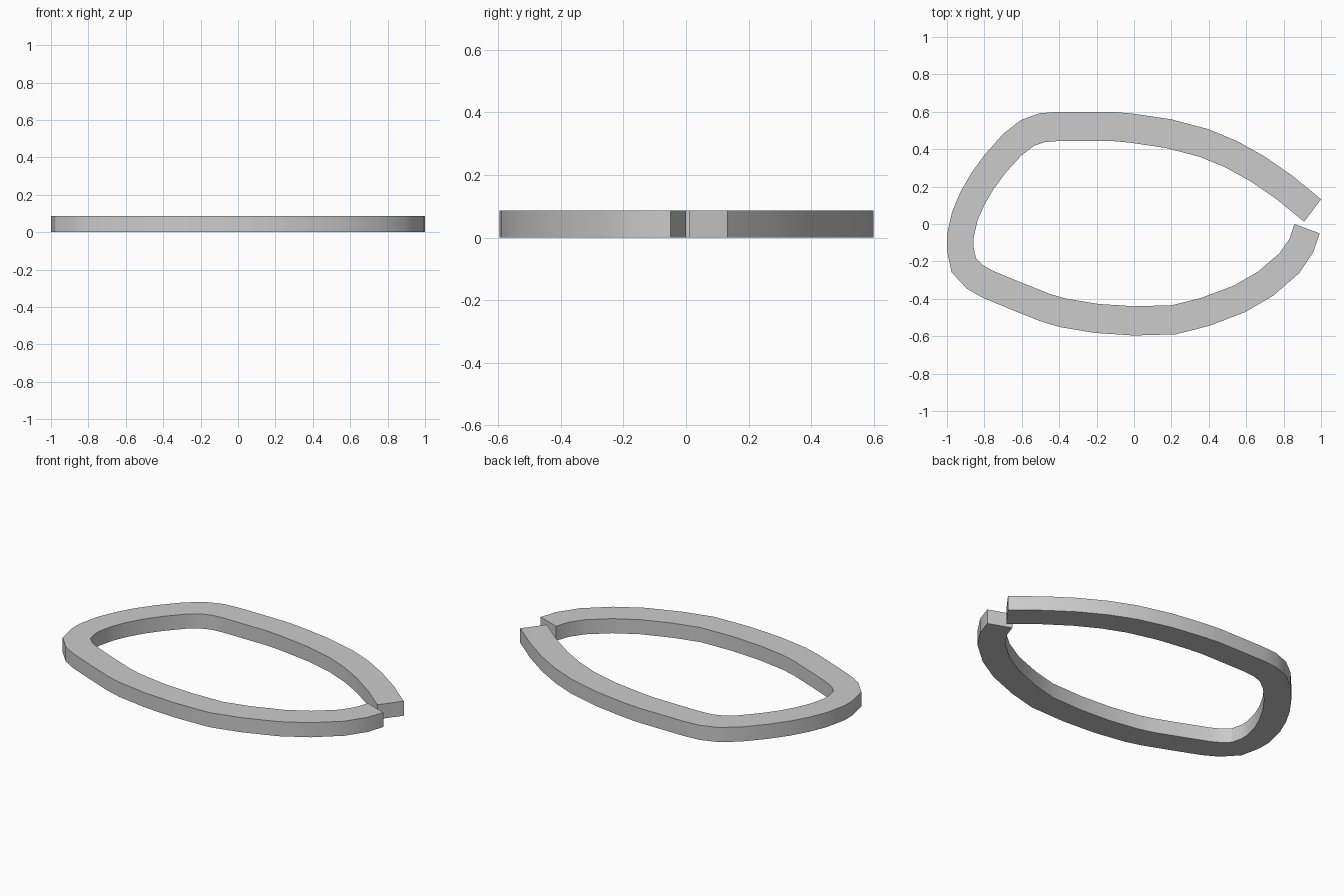
import bpy, bmesh, math
from mathutils import Vector

if "Cube" in bpy.data.objects:
    bpy.data.objects.remove(bpy.data.objects["Cube"])

HEIGHT = 0.087
HALF_X, HALF_Y = 0.071, 0.078   # half band width along x and y

# Centreline of the open loop, from the upper end round to the lower end
PATH = [Vector(p) for p in (
    (.955, .072), (.805, .195), (.66, .295), (.52, .373), (.375, .433),
    (.185, .483), (-.01, .512), (-.105, .521), (-.4, .522), (-.49, .515),
    (-.57, .487), (-.65, .425), (-.74, .325), (-.81, .23), (-.865, .135),
    (-.905, .04), (-.93, -.07), (-.93, -.13), (-.91, -.22), (-.85, -.283),
    (-.78, -.323), (-.63, -.385), (-.475, -.447), (-.38, -.475), (-.2, -.505),
    (0, -.518), (.215, -.512), (.38, -.47), (.565, -.4), (.705, -.318),
    (.83, -.21), (.895, -.115), (.925, -.025))]


def normal_at(i):
    """Mitred outward normal of the path at point i."""
    sides = []
    for a, b in ((i - 1, i), (i, i + 1)):
        if a >= 0 and b < len(PATH):
            d = (PATH[b] - PATH[a]).normalized()
            sides.append(Vector((d.y, -d.x)))
    n = sum(sides, Vector((0, 0))).normalized()
    return n / n.dot(sides[0])


# Rectangular section at every path point, joined into a closed solid
bm = bmesh.new()
sections = []
for i, p in enumerate(PATH):
    n = normal_at(i)
    off = Vector((n.x * HALF_X, n.y * HALF_Y))
    sections.append([bm.verts.new((p.x + s * off.x, p.y + s * off.y, z))
                     for s, z in ((1, 0), (1, HEIGHT), (-1, HEIGHT), (-1, 0))])
for a, b in zip(sections, sections[1:]):
    for k in range(4):
        j = (k + 1) % 4
        bm.faces.new((a[k], a[j], b[j], b[k]))
bm.faces.new(sections[0])
bm.faces.new(sections[-1])
bmesh.ops.recalc_face_normals(bm, faces=bm.faces)

mesh = bpy.data.meshes.new("open_band")
bm.to_mesh(mesh)
bm.free()
band = bpy.data.objects.new("open_band", mesh)
bpy.context.collection.objects.link(band)

# Smooth walls, sharp rims
bpy.context.view_layer.objects.active = band
band.select_set(True)
bpy.ops.object.shade_smooth_by_angle(angle=math.radians(30))
